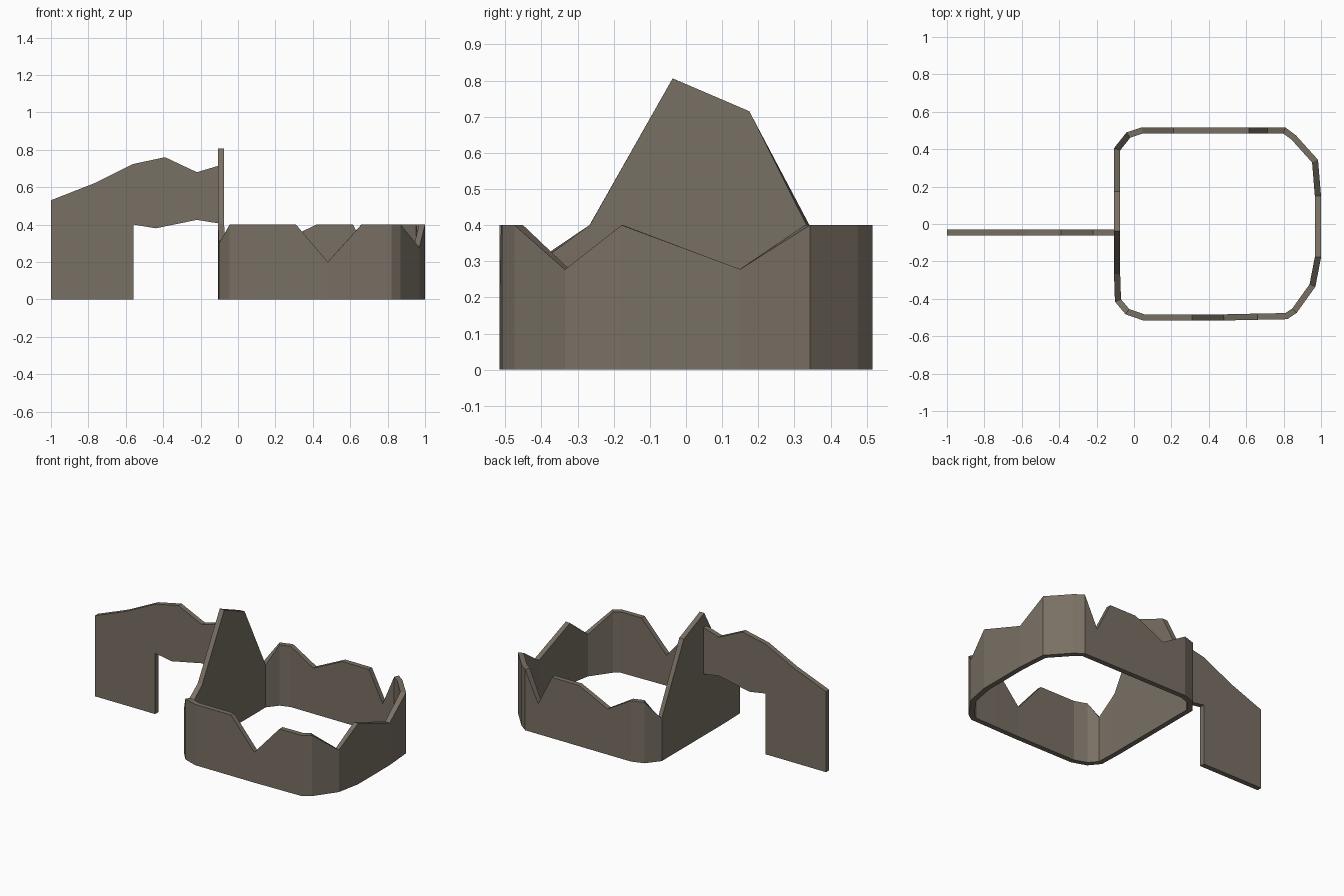
import bpy, bmesh
from mathutils import Vector

if "Cube" in bpy.data.objects:
    bpy.data.objects.remove(bpy.data.objects["Cube"])

THICK = 0.033

stone = bpy.data.materials.new("weathered_stone")
stone.diffuse_color = (0.19, 0.16, 0.127, 1)
stone.use_nodes = True
stone.node_tree.nodes["Principled BSDF"].inputs["Base Color"].default_value = stone.diffuse_color


def make_object(name, bm):
    bmesh.ops.recalc_face_normals(bm, faces=bm.faces)
    mesh = bpy.data.meshes.new(name)
    bm.to_mesh(mesh)
    bm.free()
    mesh.materials.append(stone)
    ob = bpy.data.objects.new(name, mesh)
    bpy.context.collection.objects.link(ob)
    return ob


def inset_point(prev, cur, nxt, t):
    """Mitred inward offset of a counter-clockwise outline."""
    d1, d2 = (cur - prev).normalized(), (nxt - cur).normalized()
    n1, n2 = Vector((-d1.y, d1.x)), Vector((-d2.y, d2.x))
    m = (n1 + n2).normalized()
    return cur + m * (t / m.dot(n1))


# Broken ring wall: outer plan position and height of the ragged top
ring = [
    (0.05, -0.516, 0.40), (0.31, -0.516, 0.40), (0.48, -0.516, 0.20),    # front
    (0.66, -0.512, 0.40), (0.82, -0.509, 0.40), (0.87, -0.475, 0.40),
    (0.97, -0.335, 0.277), (1.0, -0.178, 0.40), (1.0, 0.15, 0.278),      # right
    (0.984, 0.343, 0.40), (0.865, 0.475, 0.40), (0.81, 0.516, 0.40),
    (0.715, 0.516, 0.20), (0.615, 0.516, 0.40), (0.42, 0.516, 0.40),     # back
    (0.21, 0.516, 0.30), (0.04, 0.516, 0.40), (-0.04, 0.49, 0.40),
    (-0.107, 0.405, 0.28), (-0.107, 0.175, 0.715), (-0.107, -0.037, 0.806),  # left
    (-0.107, -0.267, 0.40), (-0.102, -0.415, 0.30), (-0.045, -0.483, 0.40),
]
bm = bmesh.new()
plan = [Vector(p[:2]) for p in ring]
n = len(ring)
sections = []
for i, (x, y, h) in enumerate(ring):
    q = inset_point(plan[i - 1], plan[i], plan[(i + 1) % n], THICK)
    sections.append([bm.verts.new(v) for v in
                     ((x, y, 0), (x, y, h), (q.x, q.y, h), (q.x, q.y, 0))])
for i in range(n):
    a, b = sections[i], sections[(i + 1) % n]
    for k in range(4):
        j = (k + 1) % 4
        bm.faces.new((a[k], b[k], b[j], a[j]))
make_object("ring_wall", bm)

# Free-standing wall with a broken arch that joins the ring
profile = [
    (-1, 0), (-0.56, 0), (-0.56, 0.40), (-0.44, 0.38), (-0.22, 0.425),
    (-0.095, 0.405), (-0.095, 0.717), (-0.22, 0.68), (-0.39, 0.76),
    (-0.56, 0.724), (-0.77, 0.62), (-1, 0.53),
]
bm = bmesh.new()
face = bm.faces.new([bm.verts.new((x, -0.062, z)) for x, z in profile])
ext = bmesh.ops.extrude_face_region(bm, geom=[face], use_keep_orig=True)
bmesh.ops.translate(bm, vec=(0, THICK, 0),
                    verts=[v for v in ext["geom"] if isinstance(v, bmesh.types.BMVert)])
make_object("arch_wall", bm)
